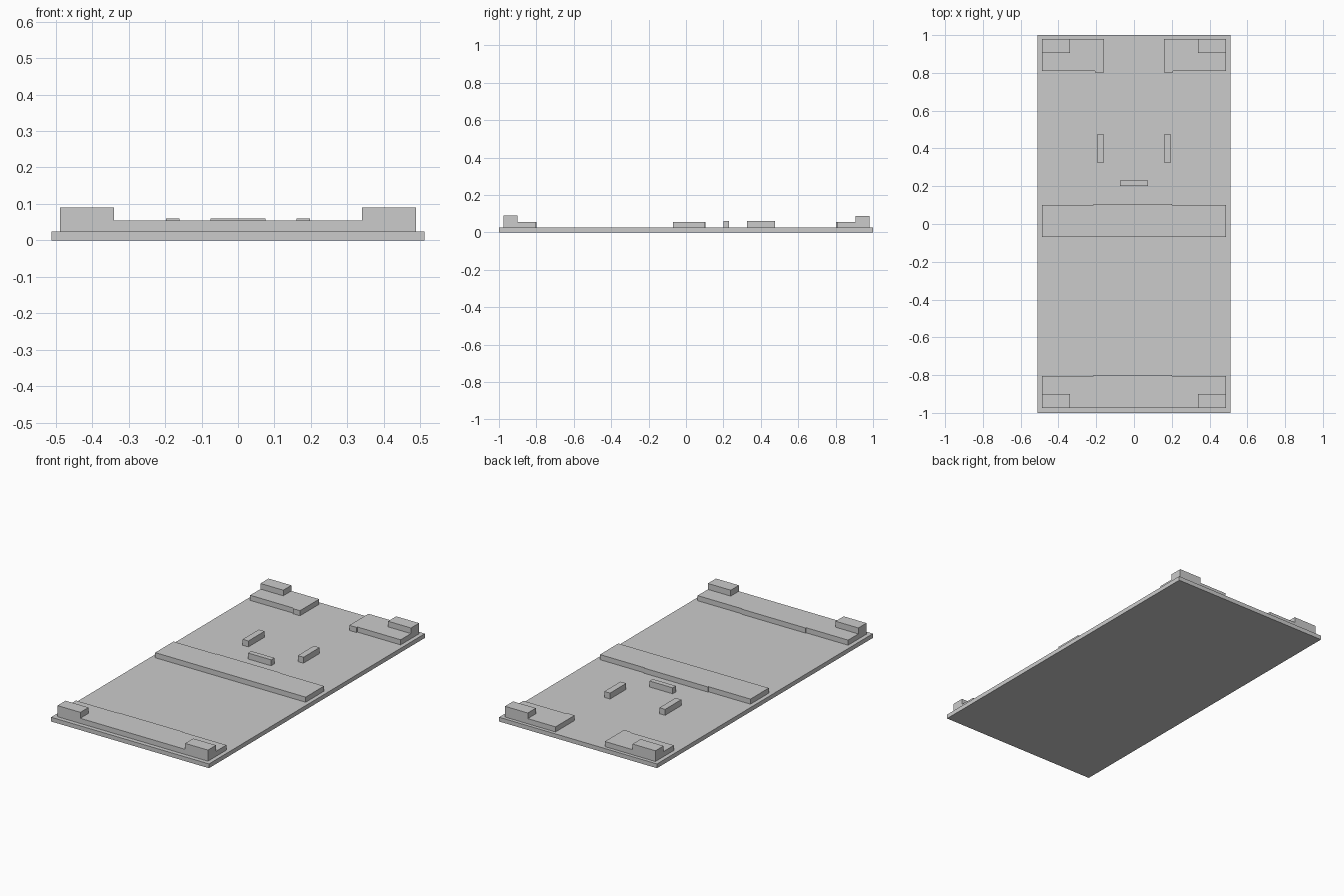
import bpy
import bmesh
from mathutils import Vector

cube = bpy.data.objects.get("Cube")
if cube:
    bpy.data.objects.remove(cube, do_unlink=True)

grey = bpy.data.materials.new("plain_grey")
grey.use_nodes = True
grey.diffuse_color = (0.6, 0.6, 0.6, 1)
grey.node_tree.nodes["Principled BSDF"].inputs["Base Color"].default_value = (0.6, 0.6, 0.6, 1)

BASE_TOP = 0.025
PAD_TOP = 0.055
EDGE = 0.488      # outer side of the raised parts


def box(name, x, y, z):
    """Flat-faced box spanning the given (min, max) ranges."""
    low, high = (Vector(corner) for corner in zip(x, y, z))
    bm = bmesh.new()
    bmesh.ops.create_cube(bm, size=1)
    for v in bm.verts:
        v.co = (low + high) / 2 + v.co * (high - low)
    mesh = bpy.data.meshes.new(name)
    bm.to_mesh(mesh)
    bm.free()
    mesh.materials.append(grey)
    obj = bpy.data.objects.new(name, mesh)
    bpy.context.collection.objects.link(obj)
    return obj


def profile_plate(name, outline, z):
    """Extrude a flat outline, listed counter-clockwise, between two heights."""
    bm = bmesh.new()
    face = bm.faces.new([bm.verts.new((x, y, z[0])) for x, y in outline])
    top = bmesh.ops.extrude_face_region(bm, geom=[face])
    verts = [g for g in top["geom"] if isinstance(g, bmesh.types.BMVert)]
    bmesh.ops.translate(bm, verts=verts, vec=(0, 0, z[1] - z[0]))
    bmesh.ops.recalc_face_normals(bm, faces=bm.faces)
    mesh = bpy.data.meshes.new(name)
    bm.to_mesh(mesh)
    bm.free()
    mesh.materials.append(grey)
    obj = bpy.data.objects.new(name, mesh)
    bpy.context.collection.objects.link(obj)
    return obj


# Base board
box("base_board", (-0.512, 0.512), (-1, 1), (0, BASE_TOP))

# Full-width strips, slightly deeper along the middle
for name, front, back in (("front_strip", -0.975, -0.805), ("middle_strip", -0.07, 0.1)):
    step = back + 0.005
    profile_plate(name, [(-EDGE, front), (EDGE, front), (EDGE, back), (0.2, back),
                         (0.2, step), (-0.215, step), (-0.215, back), (-EDGE, back)],
                  (BASE_TOP, PAD_TOP))

for side, s in (("left", 1), ("right", -1)):
    def span(a, b):
        return tuple(sorted((s * a, s * b)))

    # Back pads with a small step at the inner end
    profile_plate(f"back_{side}_pad",
                  [(s * EDGE, 0.98), (s * 0.16, 0.98), (s * 0.16, 0.803),
                   (s * 0.207, 0.803), (s * 0.207, 0.81), (s * EDGE, 0.81)],
                  (BASE_TOP, PAD_TOP))
    # Corner blocks
    box(f"front_{side}_block", span(0.34, EDGE), (-0.975, -0.9), (PAD_TOP, 0.09))
    box(f"back_{side}_block", span(0.34, EDGE), (0.905, 0.98), (PAD_TOP, 0.088))
    # Side rails
    box(f"{side}_rail", span(0.16, 0.197), (0.325, 0.475), (BASE_TOP, 0.06))

# Cross rail
box("cross_rail", (-0.075, 0.075), (0.2, 0.23), (BASE_TOP, 0.06))
